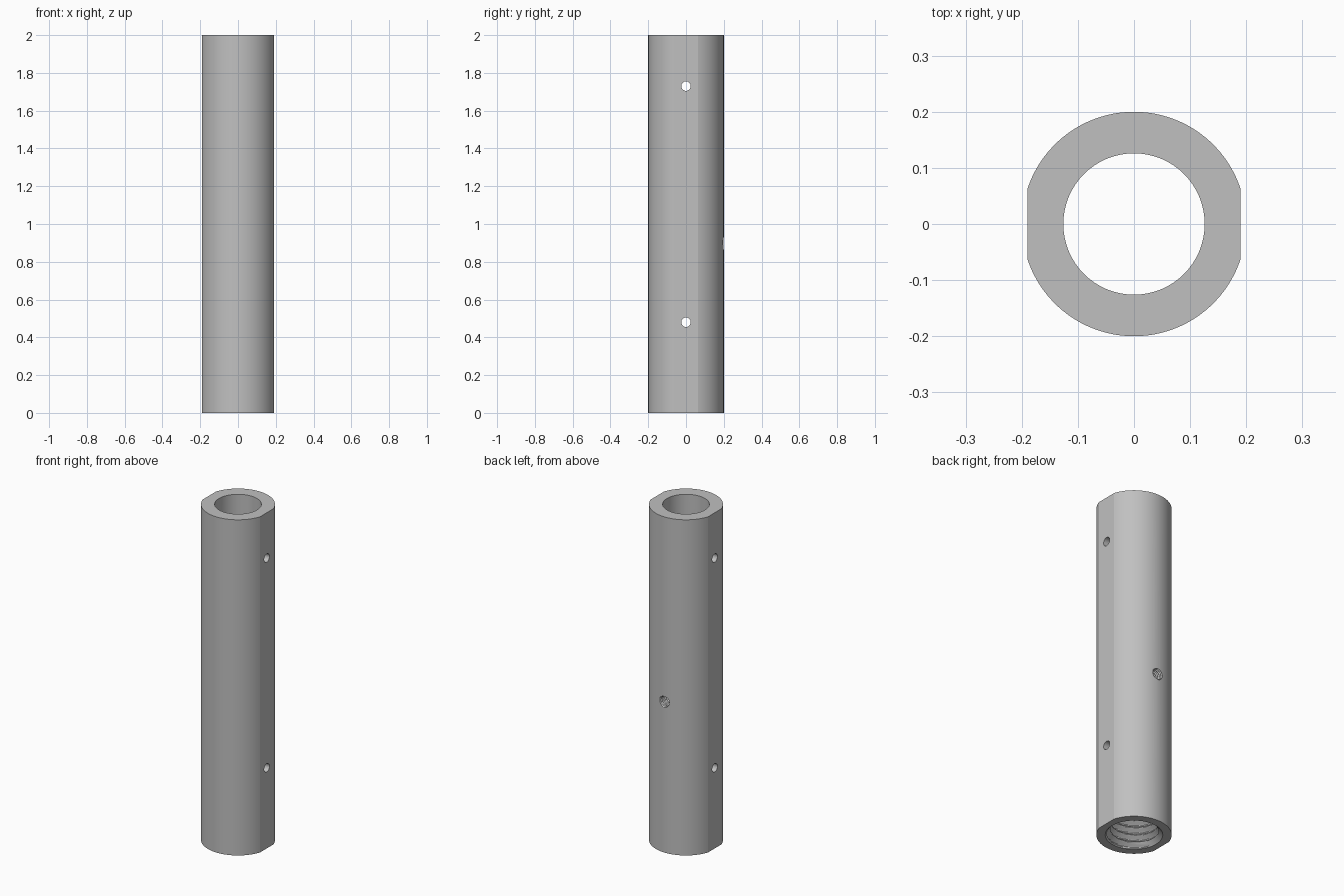
import bpy, bmesh
from math import sin, cos, pi, acos, tau
from mathutils import Matrix

HEIGHT, RADIUS, FLAT, BORE = 2.0, 0.2, 0.19, 0.126

old = bpy.data.objects.get("Cube")
if old:
    bpy.data.objects.remove(old, do_unlink=True)

steel = bpy.data.materials.new("steel grey")
colour = (0.53, 0.53, 0.53, 1)
steel.diffuse_color = colour
steel.use_nodes = True
steel.node_tree.nodes["Principled BSDF"].inputs["Base Color"].default_value = colour


def stack(name, rings, matrix=Matrix()):
    """Closed solid skinned over a list of point rings."""
    bm = bmesh.new()
    loops = [[bm.verts.new(p) for p in ring] for ring in rings]
    n = len(loops[0])
    for low, high in zip(loops, loops[1:]):
        for i in range(n):
            j = (i + 1) % n
            bm.faces.new((low[i], low[j], high[j], high[i]))
    bm.faces.new(loops[0][::-1])
    bm.faces.new(loops[-1])
    bm.transform(matrix)
    bmesh.ops.recalc_face_normals(bm, faces=bm.faces)
    mesh = bpy.data.meshes.new(name)
    bm.to_mesh(mesh)
    bm.free()
    mesh.materials.append(steel)
    obj = bpy.data.objects.new(name, mesh)
    bpy.context.collection.objects.link(obj)
    return obj


def thread(z, angle, minor, major, pitch):
    """Radius of a helical thread with clipped crests and roots."""
    phase = (z / pitch - angle / tau) % 1
    wave = 1.3 * (1 - abs(2 * phase - 1)) - 0.15
    return minor + (major - minor) * min(max(wave, 0), 1)


def bored(name, heights, radius, sides, matrix=Matrix()):
    """Round cutter whose radius depends on height and angle."""
    angles = [tau * i / sides for i in range(sides)]
    rings = [[(radius(z, a) * cos(a), radius(z, a) * sin(a), z) for a in angles]
             for z in heights]
    cutter = stack(name, rings, matrix)
    cutter.hide_render = True
    return cutter


# Tube body: round bar with a flat on each side
start = acos(FLAT / RADIUS)
arc = [start + (pi - 2 * start) * i / 40 for i in range(41)]
outline = [(RADIUS * cos(a), RADIUS * sin(a)) for a in arc]
outline += [(-x, -y) for x, y in outline]
tube = stack("tube_body", [[(x, y, z) for x, y in outline] for z in (0, HEIGHT)])

# Main bore with a chamfered, threaded lower end
PITCH, MAJOR, DEPTH = 0.045, 0.15, 0.4


def bore_radius(z, angle):
    if z > DEPTH:
        return BORE
    return max(thread(z, angle, BORE, MAJOR, PITCH), MAJOR + 0.003 - max(z, 0))


step = PITCH / 16
levels = [-0.01] + [step * i for i in range(int(DEPTH / step) + 1)]
cutters = [bored("bore_cutter", levels + [DEPTH + step, HEIGHT + 0.01], bore_radius, 64)]

# Cross holes through both flats
for z in (0.48, 1.73):
    place = Matrix.Translation((0, 0, z)) @ Matrix.Rotation(pi / 2, 4, "Y")
    cutters.append(bored("cross_hole_cutter", (-0.3, 0.3), lambda z, a: 0.025, 32, place))

# Threaded hole in the back wall
place = Matrix.Translation((0, 0, 0.9)) @ Matrix.Rotation(-pi / 2, 4, "X")
levels = [0.09 + 0.0015 * i for i in range(84)]
cutters.append(bored("back_hole_cutter", levels,
                     lambda z, a: thread(z, a, 0.029, 0.036, 0.012), 32, place))

# Cut the holes, then shade
bpy.context.view_layer.objects.active = tube
for cutter in cutters:
    cut = tube.modifiers.new(cutter.name, "BOOLEAN")
    cut.operation, cut.solver, cut.object = "DIFFERENCE", "EXACT", cutter
    bpy.ops.object.modifier_apply(modifier=cut.name)
    bpy.data.objects.remove(cutter, do_unlink=True)

bpy.ops.object.select_all(action="DESELECT")
tube.select_set(True)
bpy.ops.object.shade_smooth_by_angle(angle=pi / 12)
